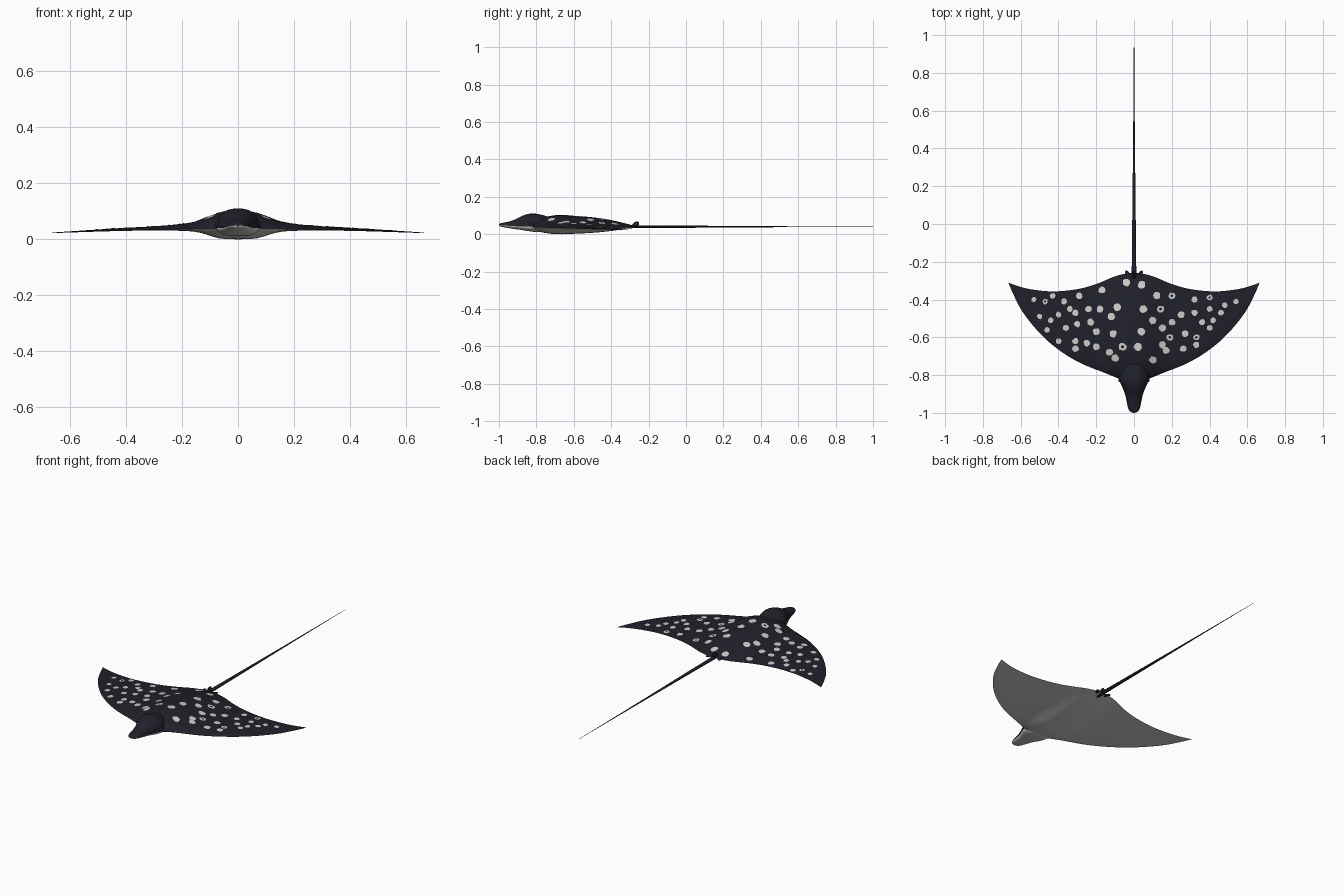
import bpy, bmesh, math, random
from mathutils import Matrix, Vector

if "Cube" in bpy.data.objects:
    bpy.data.objects.remove(bpy.data.objects["Cube"])

random.seed(4)


def material(name, rgb):
    m = bpy.data.materials.new(name)
    m.diffuse_color = (*rgb, 1)
    m.use_nodes = True
    m.node_tree.nodes["Principled BSDF"].inputs["Base Color"].default_value = m.diffuse_color
    return m


DARK = material("dark navy skin", (0.0145, 0.0145, 0.024))
PALE = material("pale belly", (0.60, 0.60, 0.57))
SPOT = material("off white spots", (0.60, 0.60, 0.57))


def curve(points, x):
    """Smooth interpolation through (position, value) points."""
    x = min(max(x, points[0][0]), points[-1][0])
    n = len(points)
    i = next(k for k in range(n - 1) if x <= points[k + 1][0])

    def slope(k):
        a, b = points[max(k - 1, 0)], points[min(k + 1, n - 1)]
        return (b[1] - a[1]) / (b[0] - a[0])
    (x0, y0), (x1, y1) = points[i], points[i + 1]
    h = x1 - x0
    t = (x - x0) / h
    return (y0 * (1 + 2 * t) * (1 - t) ** 2 + slope(i) * h * t * (1 - t) ** 2
            + y1 * t * t * (3 - 2 * t) + slope(i + 1) * h * t * t * (t - 1))


def finish(name, bm, mats, angle=50, recalc=True):
    if recalc:
        bmesh.ops.remove_doubles(bm, verts=bm.verts, dist=0.00005)
        bmesh.ops.recalc_face_normals(bm, faces=bm.faces)
    me = bpy.data.meshes.new(name)
    bm.to_mesh(me)
    bm.free()
    for m in mats:
        me.materials.append(m)
    ob = bpy.data.objects.new(name, me)
    bpy.context.collection.objects.link(ob)
    bpy.ops.object.select_all(action='DESELECT')
    ob.select_set(True)
    bpy.context.view_layer.objects.active = ob
    bpy.ops.object.shade_smooth_by_angle(angle=math.radians(angle))
    return ob


def loft(name, rings, mats, half=None):
    """Skin closed rings; ring segments from index `half` on get the second material."""
    bm = bmesh.new()
    vr = [[bm.verts.new(p) for p in r] for r in rings]
    n = len(rings[0])
    for a, b in zip(vr, vr[1:]):
        for j in range(n):
            k = (j + 1) % n
            f = bm.faces.new((a[j], a[k], b[k], b[j]))
            f.material_index = int(half is not None and j >= half)
    for end in (vr[0], vr[-1]):
        if (end[0].co - end[n // 2].co).length > 0.0001:
            bm.faces.new(end)
    return finish(name, bm, mats)


# Disc shape: outline, rim height and thickness across the span
SPAN = 0.665
LEAD = [(0, -.84), (.075, -.82), (.15, -.79), (.286, -.735), (.4, -.665),
        (.497, -.58), (.59, -.465), (.64, -.37), (SPAN, -.31)]
TRAIL = [(0, -.26), (.04, -.262), (.1, -.277), (.2, -.318), (.3, -.345),
         (.43, -.357), (.55, -.345), (.62, -.327), (SPAN, -.31)]
RIM = [(0, .04), (.2, .037), (.4, .033), (SPAN, .023)]
UPPER = [(0, .062), (.05, .059), (.1, .045), (.15, .026), (.2, .018),
         (.3, .011), (.4, .008), (.55, .004), (SPAN, .001)]
LOWER = [(0, .04), (.07, .035), (.12, .019), (.16, .010), (.25, .005),
         (.4, .003), (SPAN, .001)]
FOIL = [(0, 0), (.03, .35), (.1, .7), (.25, 1), (.4, .95), (.6, .8),
        (.77, .55), (.92, .2), (1, 0)]


def disc_z(x, u, thickness, sign):
    x = abs(x)
    return curve(RIM, x) + sign * curve(thickness, x) * curve(FOIL, u)


# Disc: wing sections lofted from tip to tip, dark above and pale below
CHORD, STATIONS = 24, 36
rings = []
for s in range(-STATIONS, STATIONS + 1):
    x = SPAN * math.copysign(math.sin(abs(s) / STATIONS * math.pi / 2) * .4
                             + abs(s) / STATIONS * .6, s)
    y0, y1 = curve(LEAD, abs(x)), curve(TRAIL, abs(x))
    us = [(1 - math.cos(math.pi * i / CHORD)) / 2 for i in range(CHORD + 1)]
    top = [(x, y0 + (y1 - y0) * u, disc_z(x, u, UPPER, 1)) for u in us]
    low = [(x, y0 + (y1 - y0) * u, disc_z(x, u, LOWER, -1)) for u in us[1:-1]]
    rings.append(top + low[::-1])
loft("wing_disc", rings, [DARK, PALE], CHORD)

# Head: rounded sections from snout to crown (y, half width, top, middle, bottom)
HEAD = [(-1.0, .004, .052, .049, .046), (-.993, .020, .058, .048, .041),
        (-.975, .031, .062, .047, .037), (-.95, .037, .067, .045, .033),
        (-.92, .043, .076, .043, .028), (-.89, .051, .091, .041, .024),
        (-.86, .064, .104, .040, .019), (-.83, .076, .110, .040, .015),
        (-.80, .077, .109, .040, .011), (-.77, .069, .103, .040, .011),
        (-.745, .054, .096, .040, .014), (-.725, .025, .085, .040, .020)]
SEG = 28
rings = []
steps = 36
for i in range(steps + 1):
    y = HEAD[0][0] + (HEAD[-1][0] - HEAD[0][0]) * (i / steps) ** 1.4
    w, t, m, b = (curve([(r[0], r[k]) for r in HEAD], y) for k in (1, 2, 3, 4))
    ring = []
    for j in range(SEG):
        a = 2 * math.pi * j / SEG
        c, sn = math.cos(a), math.sin(a)
        ring.append((w * math.copysign(abs(c) ** .8, c), y,
                     m + (t - m if sn > 0 else m - b) * sn))
    rings.append(ring)
loft("head", rings, [DARK, PALE], SEG // 2)


def ellipsoid(name, loc, size, turn=0.0):
    bm = bmesh.new()
    bmesh.ops.create_uvsphere(bm, u_segments=16, v_segments=10, radius=1)
    mat = (Matrix.Translation(loc) @ Matrix.Rotation(turn, 4, 'Z')
           @ Matrix.Diagonal((*size, 1)))
    bmesh.ops.transform(bm, matrix=mat, verts=bm.verts)
    return finish(name, bm, [DARK])


# Eyes and small pelvic fins, mirrored
for side, label in ((-1, "left"), (1, "right")):
    ellipsoid(label + "_eye", (side * .074, -.825, .052), (.009, .013, .011))
    ellipsoid(label + "_pelvic_fin", (side * .032, -.268, .040),
              (.011, .024, .005), -side * .5)

# Dorsal fin at the tail root
fin = [(-.295, .042), (-.280, .060), (-.268, .068), (-.252, .066),
       (-.250, .056), (-.256, .042)]
loft("dorsal_fin", [[(x, -.27 + (y + .27) * k, .042 + (z - .042) * k) for y, z in fin]
                    for x, k in ((-.006, .8), (-.003, 1), (.003, 1), (.006, .8))], [DARK])

# Whip tail
TAIL = [(-.32, .014), (-.2, .0115), (.1, .0085), (.33, .006), (.6, .0035), (1, .0009)]
loft("tail", [[(curve(TAIL, y) * math.cos(a), y,
                .040 + .65 * curve(TAIL, y) * math.sin(a))
               for a in (2 * math.pi * j / 10 for j in range(10))]
              for y in (-.32 + 1.32 * i / 24 for i in range(25))], [DARK])

# Spots: centres in hundredths, filled or ring shaped
LEFT = [(-53, -40), (-43, -38), (-37, -41), (-29, -38), (-17, -35), (-4, -31),
        (-50, -49), (-46, -56), (-44, -51), (-40, -48), (-34, -45), (-31, -47),
        (-24, -45), (-18, -45), (-9, -44), (-12, -49), (-23, -52), (-30, -53),
        (-36, -55), (-40, -62), (-31, -62), (-25, -63), (-20, -57), (-11, -58),
        (-20, -65), (-31, -66), (-13, -68), (-10, -71)]
RIGHT = [(4, -32), (5, -45), (2, -65), (4, -57), (10, -51), (12, -38), (15, -55),
         (20, -52), (25, -48), (32, -47), (40, -45), (32, -40), (46, -47),
         (48, -43), (54, -41), (36, -52), (42, -51), (40, -55), (27, -58),
         (15, -64), (17, -67), (10, -72), (26, -66), (33, -64)]
HOLLOW = [(-47, -41), (-6, -65), (14, -45), (20, -38), (40, -39), (33, -60), (19, -60)]


def on_back(x, y):
    y0, y1 = curve(LEAD, abs(x)), curve(TRAIL, abs(x))
    u = min(max((y - y0) / (y1 - y0), 0), 1)
    return Vector((x, y, disc_z(x, u, UPPER, 1) + .0014))


bm = bmesh.new()
N = 10
for cx, cy in LEFT + RIGHT + HOLLOW:
    x, y = cx / 100, cy / 100
    r = .0215 - .014 * abs(x)
    wob = [random.uniform(.88, 1.1) for _ in range(N)]
    inner, outer = ([bm.verts.new(on_back(x + r * k * w * math.cos(2 * math.pi * j / N),
                                          y + r * k * w * math.sin(2 * math.pi * j / N)))
                     for j, w in enumerate(wob)] for k in (.4, 1))
    for j in range(N):
        k = (j + 1) % N
        bm.faces.new((inner[j], outer[j], outer[k], inner[k]))
    if (cx, cy) not in HOLLOW:
        bm.faces.new(inner)
finish("back_spots", bm, [SPOT], recalc=False)
